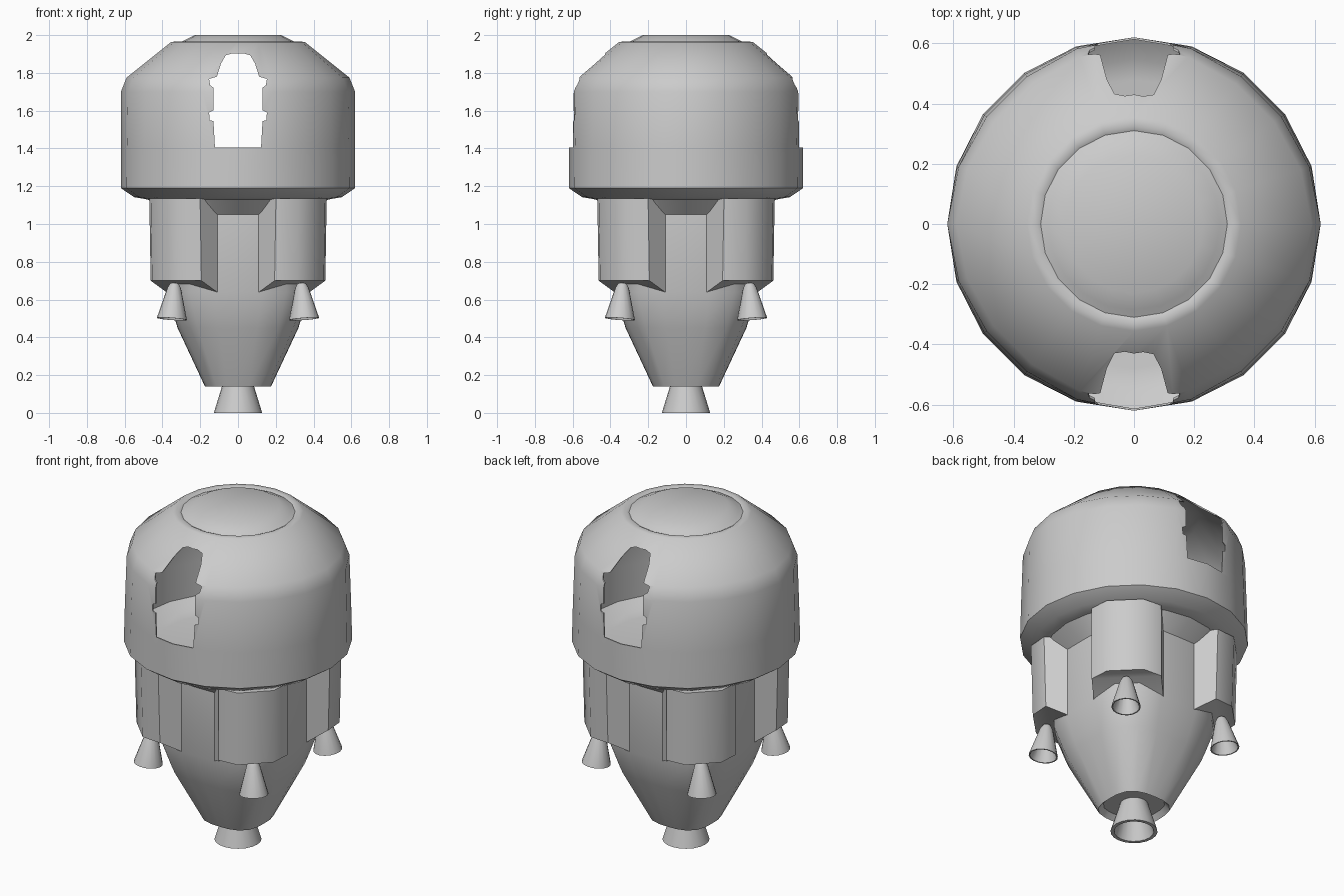
import bpy, bmesh
from math import sin, cos, pi, radians
from mathutils import Matrix

if "Cube" in bpy.data.objects:
    bpy.data.objects.remove(bpy.data.objects["Cube"])


def finish(bm, name, angle=35, recalc=True):
    bmesh.ops.remove_doubles(bm, verts=bm.verts, dist=1e-5)
    if recalc:
        bmesh.ops.recalc_face_normals(bm, faces=bm.faces)
    me = bpy.data.meshes.new(name)
    bm.to_mesh(me)
    bm.free()
    ob = bpy.data.objects.new(name, me)
    bpy.context.collection.objects.link(ob)
    if angle:
        smooth(ob, angle)
    return ob


def smooth(ob, angle):
    bpy.ops.object.select_all(action='DESELECT')
    ob.select_set(True)
    bpy.context.view_layer.objects.active = ob
    bpy.ops.object.shade_smooth_by_angle(angle=radians(angle))


def ring_point(r, a, n):
    """Point on a circle (n=2) or rounded square (n>2)."""
    c, s = cos(a), sin(a)
    k = r / (abs(c) ** n + abs(s) ** n) ** (1 / n)
    return k * c, k * s


def lathe(profile, sides):
    """Profile entries are (radius, z[, squareness]); radius 0 closes a pole."""
    bm = bmesh.new()
    rings = []
    for r, z, *n in profile:
        n = n[0] if n else 2
        if r == 0:
            rings.append([bm.verts.new((0, 0, z))] * sides)
        else:
            rings.append([bm.verts.new((*ring_point(r, 2 * pi * i / sides, n), z))
                          for i in range(sides)])
    for a, b in zip(rings, rings[1:]):
        for i in range(sides):
            j = (i + 1) % sides
            vs = list(dict.fromkeys((a[i], a[j], b[j], b[i])))
            if len(vs) > 2:
                bm.faces.new(vs)
    return bm


# Crew hull: hollow thin shell, outer skin upwards then inner skin downwards
hull = finish(lathe([
    (0, 1.13), (.48, 1.13), (.55, 1.142), (.62, 1.19), (.62, 1.40, 1.95), (.62, 1.70, 1.86),
    (.59, 1.775, 1.86), (.355, 1.963), (.325, 1.967), (.31, 1.96), (.285, 1.972),
    (.23, 2.0), (0, 2.0),
    (0, 1.992), (.228, 1.992), (.305, 1.952), (.353, 1.955), (.584, 1.77, 1.86),
    (.613, 1.698, 1.86), (.613, 1.40, 1.95), (.613, 1.194), (.547, 1.15),
    (.48, 1.138), (0, 1.138)],
    20), "crew_hull", None, recalc=False)

# Hatch openings, front and back, cut by one prism
half = [(.122, 1.405), (.13, 1.545), (.15, 1.55), (.153, 1.59), (.13, 1.602),
        (.13, 1.722), (.148, 1.735), (.153, 1.768), (.112, 1.78), (.09, 1.85),
        (.065, 1.893), (.03, 1.903)]
outline = half + [(-x, z) for x, z in reversed(half)]
bm = bmesh.new()
face = bm.faces.new([bm.verts.new((x, -1, z)) for x, z in outline])
ext = bmesh.ops.extrude_face_region(bm, geom=[face])
bmesh.ops.translate(bm, vec=(0, 2, 0),
                    verts=[v for v in ext["geom"] if isinstance(v, bmesh.types.BMVert)])
cutter = finish(bm, "hatch_cutter", None)
cutter.hide_render = True
mod = hull.modifiers.new("hatches", 'BOOLEAN')
mod.operation, mod.solver, mod.object = 'DIFFERENCE', 'EXACT', cutter
bpy.context.view_layer.objects.active = hull
bpy.ops.object.modifier_apply(modifier="hatches")
bpy.data.objects.remove(cutter)
smooth(hull, 45)

# Service core: rounded-square body tapering to the engine
finish(lathe([(0, .17), (.15, .17, 3), (.175, .14, 3), (.32, .45, 3.4),
              (.335, .50, 3.6), (.38, .64, 3.6), (.38, 1.05, 3.6), (.48, 1.132, 2)],
             20), "service_core")

# Equipment bays and thrusters on the four diagonals
outer = [(.474, -.19), (.553, -.10), (.553, .10), (.474, .19)]
for k in range(4):
    turn = Matrix.Rotation(pi / 4 + k * pi / 2, 4, 'Z')
    bm = bmesh.new()
    top = [(.25, -.19)] + outer + [(.25, .19)]
    low = [(.25, -.19, .59)] + [(u - .01, v, .70) for u, v in outer] + [(.25, .19, .59)]
    tv = [bm.verts.new((u, v, 1.135)) for u, v in top]
    lv = [bm.verts.new(p) for p in low]
    bm.faces.new(tv)
    for i in range(6):
        j = (i + 1) % 6
        bm.faces.new((lv[i], lv[j], tv[j], tv[i]))
    for ids in ((0, 1, 4, 5), (1, 2, 3, 4)):
        bm.faces.new([lv[n] for n in ids])
    bm.transform(turn)
    finish(bm, f"equipment_bay_{k + 1}", 45)

    bm = lathe([(0, .195), (.022, .19), (.036, .165), (.08, 0), (.073, 0),
                (.028, .15), (0, .15)], 16)
    bm.transform(turn @ Matrix.Translation((.495, 0, .497))
                 @ Matrix.Rotation(radians(-6), 4, 'Y'))
    finish(bm, f"thruster_{k + 1}")

# Main engine bell
finish(lathe([(0, .19), (.07, .19), (.085, .14), (.128, 0), (.108, 0),
              (.07, .13), (0, .13)], 20), "main_engine")
